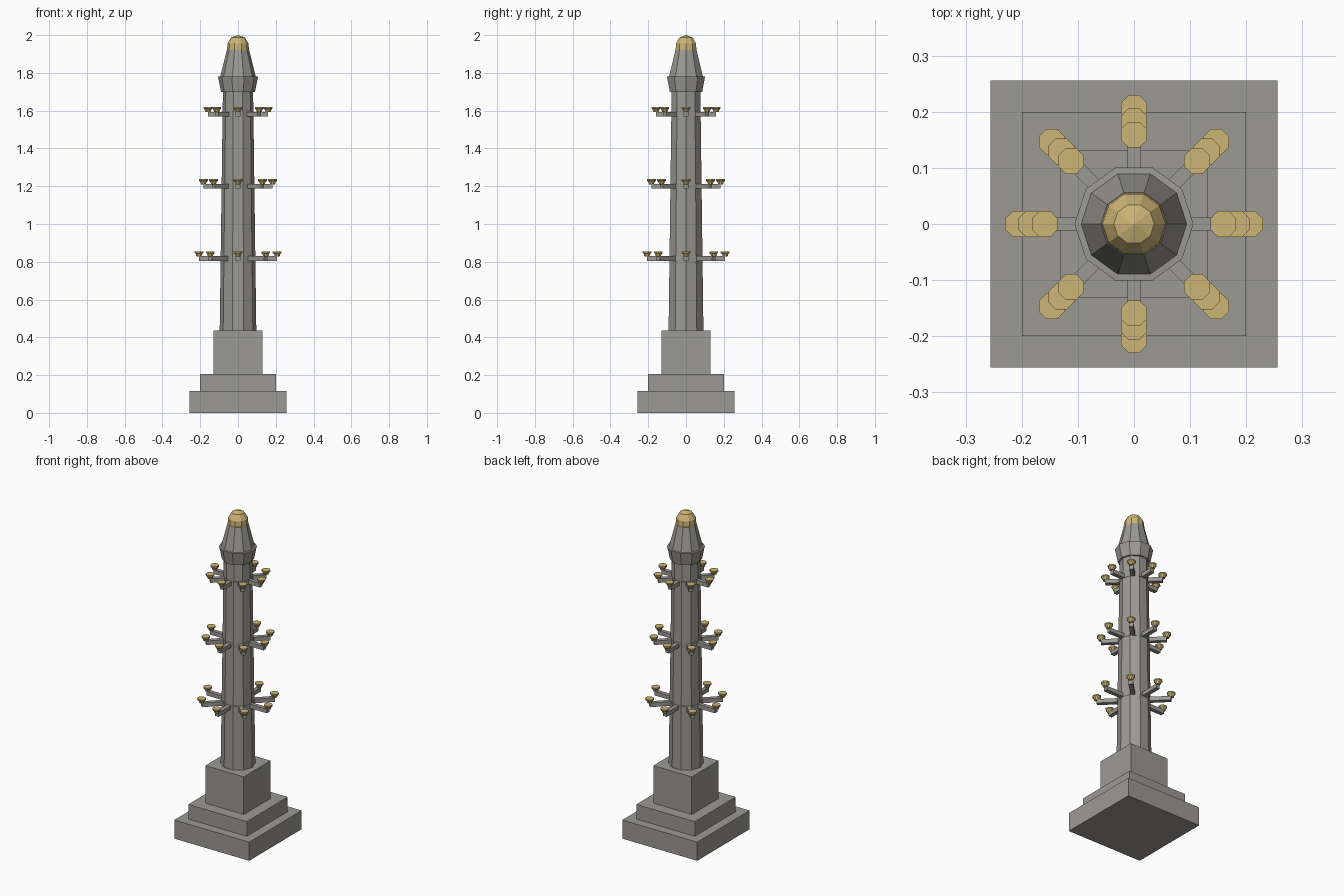
import bpy, bmesh, math
from mathutils import Matrix, Vector

if "Cube" in bpy.data.objects:
    bpy.data.objects.remove(bpy.data.objects["Cube"])


def material(name, rgb):
    m = bpy.data.materials.new(name)
    m.diffuse_color = (*rgb, 1)
    m.use_nodes = True
    m.node_tree.nodes["Principled BSDF"].inputs["Base Color"].default_value = m.diffuse_color
    return m


STONE = material("grey stone", (0.33, 0.32, 0.29))
GOLD = material("gold", (0.60, 0.46, 0.18))


def finish(name, bm, mat):
    bmesh.ops.recalc_face_normals(bm, faces=bm.faces)
    me = bpy.data.meshes.new(name)
    bm.to_mesh(me)
    bm.free()
    me.materials.append(mat)
    ob = bpy.data.objects.new(name, me)
    bpy.context.collection.objects.link(ob)
    return ob


def lathe(name, profile, sides, mat, centre=(0, 0), turn=0.0):
    """Closed faceted solid from (radius, z) rings; radius 0 makes a tip."""
    bm = bmesh.new()
    rings = []
    for r, z in profile:
        n = sides if r > 0 else 1
        rings.append([bm.verts.new((centre[0] + r * math.cos(turn + math.tau * i / sides),
                                    centre[1] + r * math.sin(turn + math.tau * i / sides), z))
                      for i in range(n)])
    for a, b in zip(rings, rings[1:]):
        for i in range(sides):
            j = (i + 1) % sides
            if len(b) == 1:
                bm.faces.new((a[i], a[j], b[0]))
            else:
                bm.faces.new((a[i], a[j], b[j], b[i]))
    for ring in (rings[0], rings[-1]):
        if len(ring) > 2:
            bm.faces.new(ring)
    return finish(name, bm, mat)


def box(name, lo, hi, mat, angle=0.0):
    lo, hi = Vector(lo), Vector(hi)
    bm = bmesh.new()
    bmesh.ops.create_cube(bm, size=1, matrix=Matrix.Rotation(angle, 4, 'Z')
                          @ Matrix.Translation((lo + hi) / 2)
                          @ Matrix.Diagonal((*(hi - lo), 1)))
    return finish(name, bm, mat)


# Stepped square base
for name, h, z0, z1 in (("base_step", 0.256, 0, 0.115),
                        ("middle_step", 0.2, 0.115, 0.205),
                        ("pedestal", 0.131, 0.205, 0.437)):
    box(name, (-h, -h, z0), (h, h, z1), STONE)

# Ten-sided tapering shaft, flared capital with cone, and gold dome
lathe("shaft", [(0.097, 0.437), (0.08, 1.70)], 10, STONE)
lathe("capital", [(0.09, 1.70), (0.106, 1.78), (0.094, 1.781), (0.059, 1.92)], 10, STONE)
lathe("dome", [(0.058, 1.915), (0.056, 1.955), (0.036, 1.988), (0, 2.0)], 10, GOLD)

# Three tiers of eight arms, each carrying a gold cup
for t, (z, reach) in enumerate(((0.83, 0.207), (1.212, 0.183), (1.594, 0.159)), 1):
    shaft_r = 0.097 - 0.017 * (z - 0.437) / 1.263
    lathe(f"band_{t}", [(shaft_r + 0.002, z - 0.025), (shaft_r + 0.002, z)], 10, STONE)
    for k in range(8):
        a = math.tau * k / 8
        box(f"arm_{t}_{k}", (0.05, -0.0125, z - 0.025), (reach, 0.0125, z), STONE, a)
        lathe(f"cup_{t}_{k}", [(0.014, z - 0.002), (0.018, z + 0.01), (0.025, z + 0.017), (0.025, z + 0.025)],
              8, GOLD, (reach * math.cos(a), reach * math.sin(a)), math.pi / 8)
